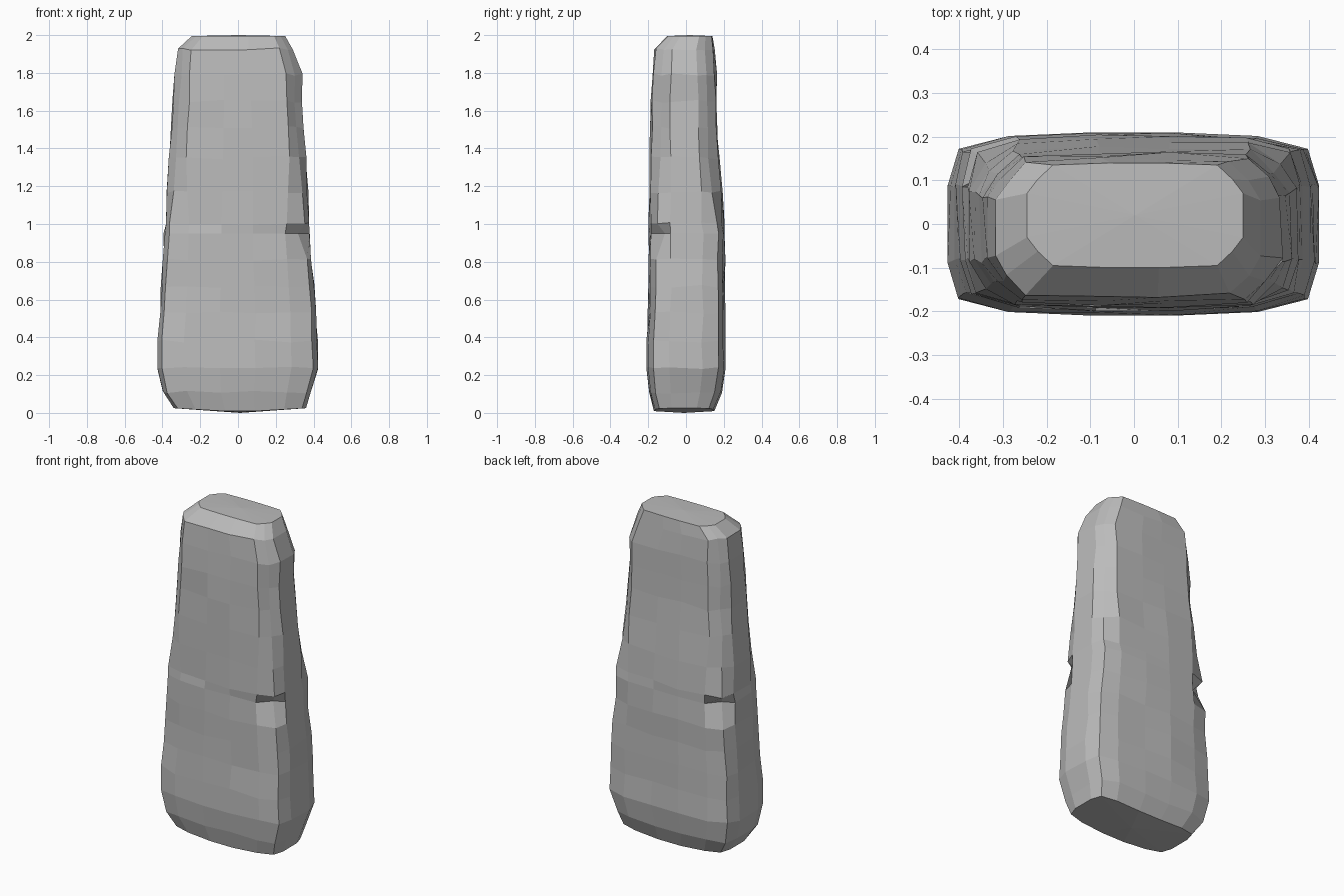
import bpy, bmesh, random
from mathutils import Vector

default = bpy.data.objects.get("Cube")
if default:
    bpy.data.objects.remove(default, do_unlink=True)

random.seed(4)

# Weathered grey stone
stone = bpy.data.materials.new("grey stone")
stone.use_nodes = True
grey = (0.5, 0.5, 0.5, 1)
stone.diffuse_color = grey
stone.node_tree.nodes["Principled BSDF"].inputs["Base Color"].default_value = grey

# Slab sections: height, left edge, right edge, front edge, back edge
sections = [
    (0.02, -0.34, 0.36, -0.17, 0.15),
    (0.11, -0.40, 0.385, -0.195, 0.19),
    (0.24, -0.427, 0.424, -0.21, 0.21),
    (0.38, -0.425, 0.42, -0.205, 0.205),
    (0.53, -0.415, 0.412, -0.20, 0.205),
    (0.67, -0.405, 0.40, -0.195, 0.205),
    (0.81, -0.395, 0.385, -0.195, 0.205),
    (0.95, -0.39, 0.38, -0.195, 0.205),
    (1.00, -0.385, 0.38, -0.195, 0.20),
    (1.17, -0.375, 0.368, -0.195, 0.19),
    (1.35, -0.365, 0.358, -0.19, 0.175),
    (1.51, -0.35, 0.345, -0.187, 0.165),
    (1.65, -0.343, 0.336, -0.183, 0.163),
    (1.79, -0.335, 0.338, -0.178, 0.16),
    (1.925, -0.318, 0.29, -0.165, 0.15),
    (1.995, -0.245, 0.25, -0.10, 0.14),
]


def outline(z):
    """Sixteen-sided unit outline whose corners become more chamfered upwards."""
    t = min(max((z - 0.95) / 0.4, 0), 1)
    quarter = [(1, 0.42), (0.94 - 0.04 * t, 0.82 - 0.13 * t),
               (0.67 + 0.09 * t, 0.96), (0.22, 1)]
    half = quarter + [(-x, y) for x, y in reversed(quarter)]
    return half + [(-x, -y) for x, y in half]


bm = bmesh.new()
rings = []
last = len(sections) - 1
for level, (z, left, right, front, back) in enumerate(sections):
    cx, cy = (left + right) / 2, (front + back) / 2
    wx, wy = (right - left) / 2, (back - front) / 2
    ring = []
    for i, (u, v) in enumerate(outline(z)):
        p = Vector((cx + u * wx, cy + v * wy, z))
        # Chips in two opposite corners
        if level == 7 and i in (6, 14):
            p.x -= 0.05 if i == 6 else -0.05
            p.x *= 0.78
            p.y *= 0.7
        elif level not in (0, 2, last):
            p += Vector((random.uniform(-1, 1), random.uniform(-1, 1), 0)) * 0.005
        # Lower corners rise, the underside sags slightly in the middle
        if level == 0:
            p.z = 0.005 + 0.02 * abs(u)
        elif level not in (7, last):
            p.z += random.uniform(-0.008, 0.008)
        ring.append(bm.verts.new(p))
    rings.append(ring)

# Sides
for low, high in zip(rings, rings[1:]):
    for i in range(len(low)):
        j = (i + 1) % len(low)
        bm.faces.new((low[i], low[j], high[j], high[i]))


def cap(ring, height):
    """Close a ring with a fan around a middle point."""
    middle = sum((v.co for v in ring), Vector()) / len(ring)
    hub = bm.verts.new((middle.x, middle.y, height))
    for i, v in enumerate(ring):
        bm.faces.new((v, ring[(i + 1) % len(ring)], hub))


cap(rings[0], 0)
cap(rings[-1], 2)
bmesh.ops.recalc_face_normals(bm, faces=bm.faces)

mesh = bpy.data.meshes.new("stone_slab")
bm.to_mesh(mesh)
bm.free()
mesh.materials.append(stone)
slab = bpy.data.objects.new("stone_slab", mesh)
bpy.context.collection.objects.link(slab)
